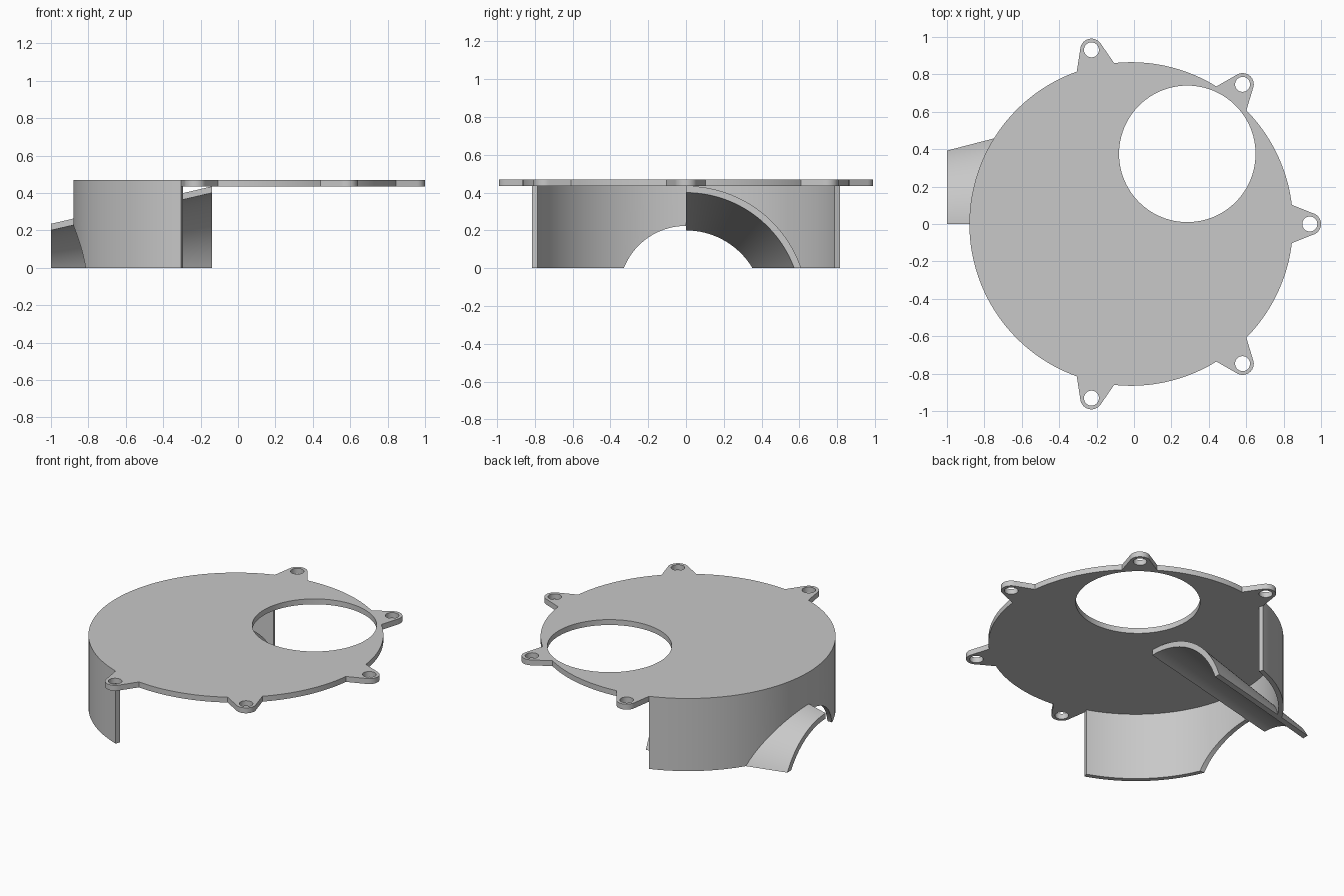
import bpy, bmesh
from math import sin, cos, asin, pi, radians, sqrt

cube = bpy.data.objects.get("Cube")
if cube:
    bpy.data.objects.remove(cube)

CX, R, WALL = -0.015, 0.865, 0.03        # disc centre, radius, wall thickness
Z0, Z1 = 0.435, 0.47                     # underside and top of the plate
AXIS = -0.21                             # height of the duct axis

grey = bpy.data.materials.new("plain grey")
grey.use_nodes = True
grey.diffuse_color = (0.58, 0.58, 0.58, 1)
grey.node_tree.nodes["Principled BSDF"].inputs["Base Color"].default_value = grey.diffuse_color


def arc(x, y, r, a, b, n):
    """Points on an arc from angle a to b, in radians."""
    return [(x + r * cos(a + (b - a) * i / n), y + r * sin(a + (b - a) * i / n))
            for i in range(n + 1)]


def sweep(name, rings):
    """Closed solid skinned over a row of equal cross-sections."""
    bm = bmesh.new()
    rows = [[bm.verts.new(p) for p in ring] for ring in rings]
    n = len(rows[0])
    for a, b in zip(rows, rows[1:]):
        for i in range(n):
            j = (i + 1) % n
            bm.faces.new((a[i], a[j], b[j], b[i]))
    bm.faces.new(rows[0])
    bm.faces.new(rows[-1])
    bmesh.ops.recalc_face_normals(bm, faces=bm.faces)
    mesh = bpy.data.meshes.new(name)
    bm.to_mesh(mesh)
    bm.free()
    obj = bpy.data.objects.new(name, mesh)
    mesh.materials.append(grey)
    bpy.context.collection.objects.link(obj)
    return obj


def select(obj):
    bpy.ops.object.select_all(action='DESELECT')
    obj.select_set(True)
    bpy.context.view_layer.objects.active = obj


def smooth(obj):
    select(obj)
    bpy.ops.object.shade_smooth_by_angle(angle=radians(30))


# Plate: disc with five tapered ears, their screw holes and the round inlet
ears = [k * 2 * pi / 7 for k in range(-2, 3)]
half = radians(6.8)
outline, holes = [], [arc(0.285, 0.375, 0.365, 0, 2 * pi, 96)[:-1]]
for k, a in enumerate(ears):
    ex, ey = CX + 0.955 * cos(a), 0.955 * sin(a)
    outline += arc(ex, ey, 0.06, a - 1.3, a + 1.3, 14)
    end = ears[k + 1] if k < 4 else ears[0] + 2 * pi
    outline += arc(CX, 0, R, a + half, end - half, 24 if k < 4 else 96)
    holes.append(arc(ex, ey, 0.04, 0, 2 * pi, 32)[:-1])

curve = bpy.data.curves.new("plate", 'CURVE')
curve.dimensions, curve.fill_mode = '2D', 'BOTH'
curve.extrude = (Z1 - Z0) / 2
for loop in [outline] + holes:
    spline = curve.splines.new('POLY')
    spline.points.add(len(loop) - 1)
    for point, (x, y) in zip(spline.points, loop):
        point.co = (x, y, 0, 1)
    spline.use_cyclic_u = True
plate = bpy.data.objects.new("plate", curve)
plate.location.z = (Z0 + Z1) / 2
curve.materials.append(grey)
bpy.context.collection.objects.link(plate)
select(plate)
bpy.ops.object.convert(target='MESH')
plate = bpy.context.object
bm = bmesh.new()
bm.from_mesh(plate.data)
bmesh.ops.remove_doubles(bm, verts=bm.verts, dist=0.0001)
bmesh.ops.recalc_face_normals(bm, faces=bm.faces)
bm.to_mesh(plate.data)
bm.free()
smooth(plate)

# Curved side wall under the plate
span = radians(109.6)
outer = arc(CX, 0, R, span, 2 * pi - span, 96)
inner = arc(CX, 0, R - WALL, span, 2 * pi - span, 96)
side_wall = sweep("side_wall", [[(*o, 0), (*o, Z0), (*i, Z0), (*i, 0)]
                                for o, i in zip(outer, inner)])


# Duct: quarter of a flaring cone, cut flat at the floor and at the middle
def radius(x):
    return 0.445 + 0.2326 * (x + 1)


def duct_arc(x, r, floor):
    return [(x, y, AXIS + z) for y, z in
            arc(0, 0, r, asin((floor - AXIS) / r), pi / 2, 40)]


stations = [-1 + 0.86 * i / 16 for i in range(17)]
duct = sweep("duct", [duct_arc(x, radius(x), 0) + duct_arc(x, radius(x) - 0.035, 0)[::-1]
                      for x in stations])

# Cutters that open the wall: the duct bore and a round port
bore = sweep("bore_cutter", [duct_arc(x, radius(x) - 0.018, -0.1) + [(x, 0, -0.1)]
                             for x in (-1.1, -0.5)])
port = sweep("port_cutter", [[(x, y, z) for y, z in arc(0, -0.13, 0.354, 0, 2 * pi, 96)[:-1]]
                             for x in (-1.1, -0.5)])
for cutter in (bore, port):
    mod = side_wall.modifiers.new(cutter.name, 'BOOLEAN')
    mod.operation, mod.solver, mod.object = 'DIFFERENCE', 'EXACT', cutter
    select(side_wall)
    bpy.ops.object.modifier_apply(modifier=mod.name)
for cutter in (bore, port):
    bpy.data.objects.remove(cutter)

smooth(side_wall)
smooth(duct)
